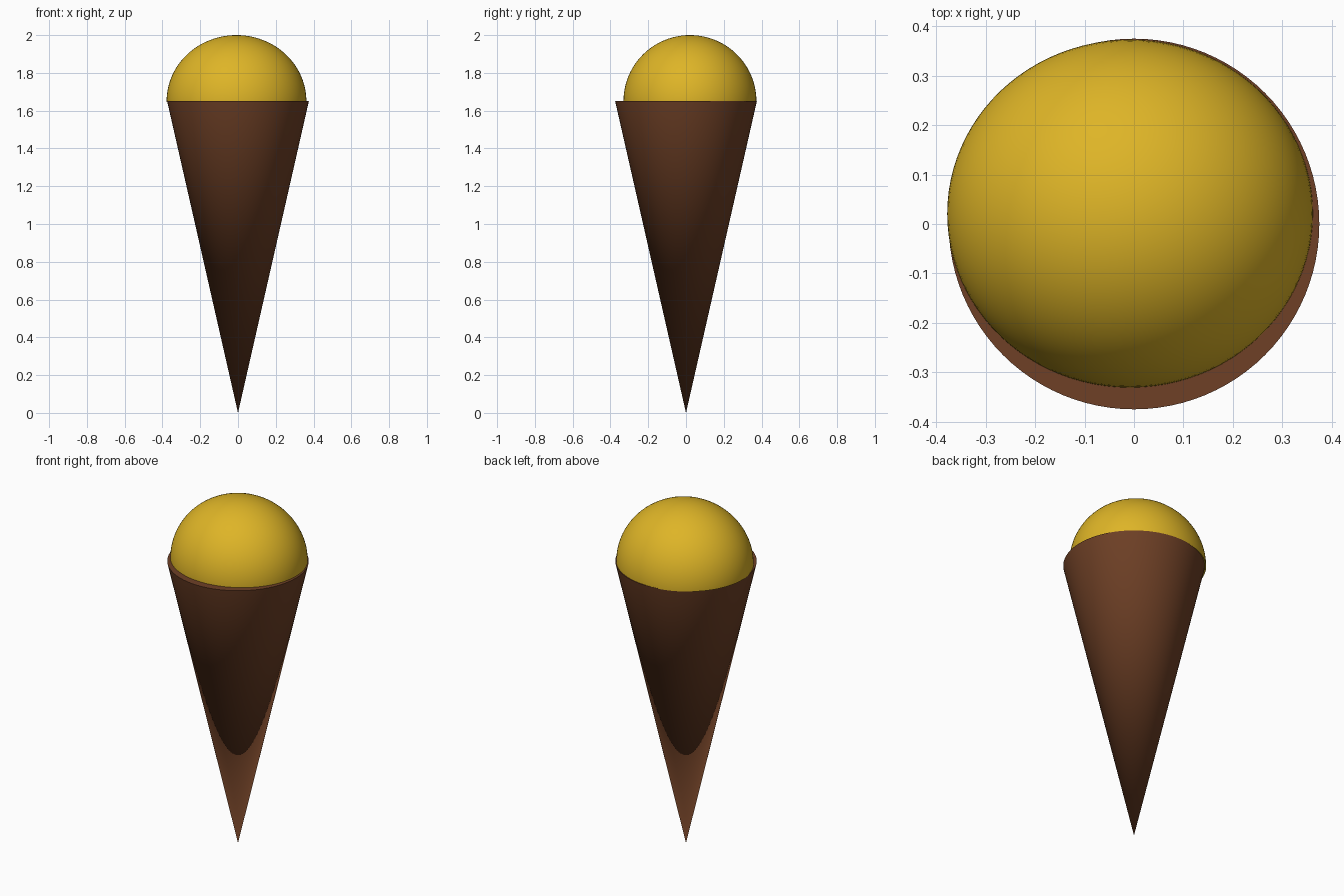
import bpy, bmesh, math
from mathutils import Vector

if "Cube" in bpy.data.objects:
    bpy.data.objects.remove(bpy.data.objects["Cube"])

RIM_Z = 1.65


def material(name, rgb):
    m = bpy.data.materials.new(name)
    m.diffuse_color = (*rgb, 1)
    m.use_nodes = True
    m.node_tree.nodes["Principled BSDF"].inputs["Base Color"].default_value = m.diffuse_color
    return m


def finish(bm, name, mat):
    bmesh.ops.recalc_face_normals(bm, faces=bm.faces)
    mesh = bpy.data.meshes.new(name)
    bm.to_mesh(mesh)
    bm.free()
    mesh.materials.append(mat)
    obj = bpy.data.objects.new(name, mesh)
    bpy.context.collection.objects.link(obj)
    bpy.context.view_layer.objects.active = obj
    obj.select_set(True)
    bpy.ops.object.shade_smooth_by_angle(angle=math.radians(40))
    obj.select_set(False)
    return obj


# Wafer cone, standing on its tip with a flat closed rim
bm = bmesh.new()
bmesh.ops.create_cone(bm, cap_ends=True, segments=96, radius1=0.0,
                      radius2=0.375, depth=RIM_Z)
bmesh.ops.remove_doubles(bm, verts=bm.verts, dist=1e-5)
bmesh.ops.translate(bm, verts=bm.verts, vec=Vector((0, 0, RIM_Z / 2)))
finish(bm, "wafer_cone", material("wafer brown", (0.156, 0.051, 0.019)))

# Scoop: slightly oval dome, set a little off centre on the rim
bm = bmesh.new()
bmesh.ops.create_uvsphere(bm, u_segments=96, v_segments=48, radius=1)
bmesh.ops.scale(bm, verts=bm.verts, vec=Vector((0.37, 0.352, 0.35)))
bmesh.ops.translate(bm, verts=bm.verts, vec=Vector((-0.008, 0.021, RIM_Z)))
cut = bmesh.ops.bisect_plane(bm, geom=bm.verts[:] + bm.edges[:] + bm.faces[:],
                             plane_co=(0, 0, RIM_Z - 0.003),
                             plane_no=(0, 0, 1), clear_inner=True)
bmesh.ops.holes_fill(bm, edges=[e for e in bm.edges if e.is_boundary], sides=0)
finish(bm, "ice_cream_scoop", material("vanilla yellow", (0.73, 0.46, 0.02)))
